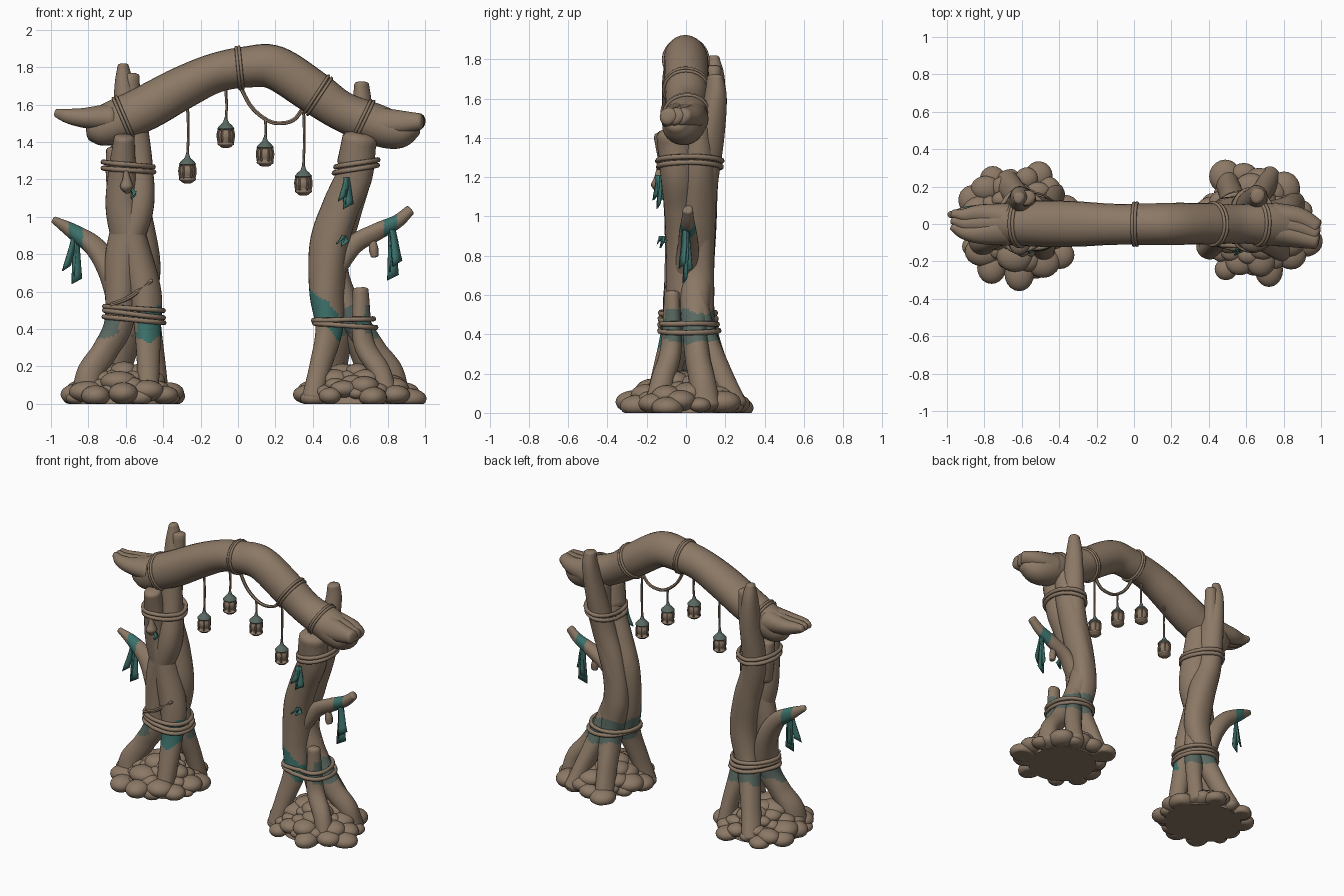
import bpy, bmesh, random
from math import sin, cos, pi, sqrt
from mathutils import Vector
from mathutils.bvhtree import BVHTree

random.seed(4)
if bpy.data.objects.get("Cube"):
    bpy.data.objects.remove(bpy.data.objects["Cube"])
TREES = {}

def material(name, colour):
    mat = bpy.data.materials.new(name)
    mat.use_nodes = True
    mat.diffuse_color = (*colour, 1)
    mat.node_tree.nodes["Principled BSDF"].inputs["Base Color"].default_value = (*colour, 1)
    return mat

BARK = material("warm_brown", (.262, .19, .132))
TEAL = material("teal_cloth", (.045, .165, .145))
SLATE = material("faded_teal", (.1, .14, .12))

def finish(name, bm):
    bmesh.ops.recalc_face_normals(bm, faces=bm.faces)
    TREES[name] = BVHTree.FromBMesh(bm)
    mesh = bpy.data.meshes.new(name)
    bm.to_mesh(mesh)
    bm.free()
    for mat in (BARK, TEAL, SLATE):
        mesh.materials.append(mat)
    obj = bpy.data.objects.new(name, mesh)
    bpy.context.collection.objects.link(obj)
    bpy.ops.object.select_all(action="DESELECT")
    bpy.context.view_layer.objects.active = obj
    obj.select_set(True)
    bpy.ops.object.shade_smooth_by_angle(angle=.9)
    return obj

def spline(points, closed, steps):
    """Catmull-Rom samples of (x, y, z, radius) points."""
    pts = [Vector(p) for p in points]
    spans = len(pts) if closed else len(pts) - 1
    pts = [pts[-1], *pts, *pts[:2]] if closed else [pts[0] * 2 - pts[1], *pts, pts[-1] * 2 - pts[-2]]
    out = []
    for i in range(spans):
        a, b, c, d = pts[i:i + 4]
        for t in (k / steps for k in range(steps)):
            out.append((b * 2 + (c - a) * t + (a * 2 - b * 5 + c * 4 - d) * t * t + (b * 3 - a - c * 3 + d) * t ** 3) / 2)
    return out if closed else out + [pts[-2]]

def sweep(name, points, sides=16, lump=.05, closed=False, steps=7, paint=None):
    """Tapered, slightly lumpy limb with rounded ends."""
    path = spline(points, closed, steps)
    if not closed:
        for end, inner in ((0, 1), (-1, -2)):
            way, r = (path[end].xyz - path[inner].xyz).normalized(), path[end].w
            extra = [Vector((*(path[end].xyz + way * r * f), r * s)) for f, s in ((.2, .85), (.32, .5))]
            path = extra[::-1] + path if end == 0 else path + extra
    bm, rings, normal, n = bmesh.new(), [], None, len(path)
    for i, p in enumerate(path):
        after, before = (path[(i + 1) % n], path[i - 1]) if closed else (path[min(i + 1, n - 1)], path[max(i - 1, 0)])
        tangent = (after.xyz - before.xyz).normalized()
        normal = normal or tangent.orthogonal()
        normal = (normal - tangent * normal.dot(tangent)).normalized()
        rings.append([])
        for a in (2 * pi * k / sides for k in range(sides)):
            r = p.w * (1 + lump * (sin(2 * a + i * .9 / steps) + .6 * sin(3 * a - i * 1.2 / steps)))
            co = p.xyz + (normal * cos(a) + tangent.cross(normal) * sin(a)) * r
            rings[-1].append(bm.verts.new((co.x, co.y, max(co.z, 0))))
    for a, b in zip(rings, rings[1:] + rings[:1] if closed else rings[1:]):
        for k in range(sides):
            bm.faces.new((a[k - 1], a[k], b[k], b[k - 1]))
    for ring in () if closed else (rings[0], rings[-1]):
        bm.faces.new(ring)
    for f in bm.faces if paint else ():
        f.material_index = paint(f.calc_center_median())
    finish(name, bm)

def rope(name, around, centre, u, v, thick=.014, turns=2, gap=(0, 0, .03)):
    """Loops pulled tight over the limbs whose names start with around."""
    for t in range(turns):
        c, count, reach = Vector(centre) + Vector(gap) * t, 22, []
        tilt = Vector(gap) * random.uniform(-.5, .5)
        angles = [2 * pi * k / count for k in range(count)]
        ways = [(Vector(u) * cos(a) + Vector(v) * sin(a)).normalized() for a in angles]
        for way in ways:
            hits = [tree.ray_cast(c + way * .25, -way, .25)[3] for key, tree in TREES.items() if key.startswith(around)]
            reach.append(.25 - min([h for h in hits if h] or [.15]))
        for _ in range(5):
            reach = [max(r, (reach[k - 1] + reach[(k + 1) % count]) / 2) for k, r in enumerate(reach)]
        pts = [(*(c + way * (r + thick * .3) + tilt * way.x), thick) for way, r in zip(ways, reach)]
        sweep(f"{name}_{t + 1}", pts, 7, 0, True, 3)

def ribbon(name, top, bottom, width):
    """Thin widening strip of cloth."""
    bm, rows, top, bottom, width = bmesh.new(), [], Vector(top), Vector(bottom), Vector(width)
    for t in (k / 5 for k in range(6)):
        c, w = top.lerp(bottom, t) + width.yxz * .1 * sin(t * 5), width * (.35 + .3 * t)
        rows.append((bm.verts.new(c - w), bm.verts.new(c + w + Vector((0, 0, .03 * t * t)))))
    for a, b in zip(rows, rows[1:]):
        bm.faces.new((*a, *b[::-1])).material_index = 1
    mod = finish(name, bm).modifiers.new("thickness", "SOLIDIFY")
    mod.thickness, mod.offset = .009, 0

def tassel(name, x, y, z, length, side, w):
    ribbon(name + "_long", (x, y, z), (x + .01, y, z - length), (w, w * .3, 0))
    ribbon(name + "_side", (x, y - .01, z), (x + side, y - .015, z - length * .75), (w * .8, w * .5, 0))
    ribbon(name + "_cross", (x, y, z), (x, y + .01, z - length * .85), (w * .2, w * .8, 0))

def lantern(name, x, z, hang):
    """Barrel lantern with a pitched cap, bars and cord."""
    body = ((.034, 0), (.044, .006), (.044, .016), (.034, .022), (.04, .045), (.04, .065), (.034, .082),
            (.043, .088), (.045, .094), (.03, .112), (.016, .125), (.009, .145))
    sweep(name, [(x, 0, z + h, r) for r, h in body], 14, 0, steps=3, paint=lambda p: 2 * int(p.z > z + .09))
    for k in range(6):
        bar = [(x + cos(k * pi / 3) * r, sin(k * pi / 3) * r, z + h, .006) for r, h in ((.038, .015), (.044, .055), (.038, .088))]
        sweep(f"{name}_bar_{k + 1}", bar, 5, 0, steps=3)
    sweep(name + "_cord", [(x, 0, z + .13, .008), (x + .004, 0, (z + hang) / 2 + .06, .007), (x, 0, hang, .009)], 6, 0)

def stones(name, cx, cy, wide, deep, count=48):
    """Heap of rounded boulders, cut flat at the ground."""
    bm = bmesh.new()
    for i in range(count + 1):
        reach, a, size = sqrt(i / count), i * 2.4, random.uniform(.045, .088) if i else .24
        shape = (size * random.uniform(.9, 1.2), size * random.uniform(.85, 1.1), size * .68 if i else .15)
        swell = reach * random.uniform(.92, 1.08)
        at = Vector((cx + wide * swell * cos(a), cy + deep * swell * sin(a), .025 + .16 * (1 - reach ** 1.5) if i else 0))
        for vert in bmesh.ops.create_icosphere(bm, subdivisions=3, radius=1)["verts"]:
            vert.co = Vector([c * s for c, s in zip(vert.co, shape)]) + at
            vert.co.z = max(vert.co.z, 0)
    finish(name, bm)

# Worn cloth tint on trunks and branches
def right_paint(p):
    z = p.z + .02 * sin(p.x * 30 + p.y * 22)
    if p.x > -.54 and p.y < -.03:
        return int(.35 < z < .51)
    return 2 if (p.y > .03 and .37 < z < .45) or (p.x < -.64 and .37 < z < .47) else 0

def left_paint(p):
    z = p.z + .015 * sin(p.x * 28 + p.y * 20)
    if p.y < -.03 and p.x < .58:
        return int(abs(z - .475 + (p.x - .46) * .75) < .07)
    if p.y < -.03 and p.x < .68:
        return int(p.x > .62 and .4 < z < .46)
    return 2 if .36 < z < .52 else 0

def branch_paint(p):
    return int(-.905 < p.x < -.83 or .78 < p.x < .85)

def limb(name, paint, *points):
    sweep(name, points, 28, steps=18, paint=paint)

# Crossbeam with broken ends
sweep("crossbeam", [(-.79, 0, 1.475, .075), (-.7, 0, 1.49, .11), (-.5, 0, 1.58, .122), (-.3, 0, 1.69, .118), (-.12, 0, 1.77, .108),
                    (.05, 0, 1.8, .11), (.2, 0, 1.795, .115), (.4, 0, 1.67, .113), (.55, 0, 1.57, .105), (.72, 0, 1.5, .112),
                    (.85, -.02, 1.46, .1), (.94, -.05, 1.485, .06)], 24, .025)
for s in (-1, 0, 1):
    sweep(f"right_prong_{s + 2}", [(-.68, .03 * s, 1.53, .08), (-.82, .05 * s, 1.53, .055), (-.91, .045 * s, 1.54, .038), (-.97, .02 + .035 * s, 1.555, .022)])
    sweep(f"left_prong_{s + 2}", [(.75, .04 * s, 1.5, .08), (.88, .05 * s - .02, 1.505, .06), (.975, .035 * s - .055, 1.51, .045)])

# Right leg: roots twisting into trunks
leg, tint = "right_leg_", right_paint
limb(leg + "outer_trunk", tint, (-.815, -.1, .03, .075), (-.79, -.08, .16, .075), (-.71, -.05, .29, .068), (-.635, -.03, .45, .075), (-.62, -.02, .78, .085), (-.55, -.01, 1.05, .1), (-.54, .01, 1.28, .085), (-.56, .02, 1.52, .075))
limb(leg + "inner_trunk", tint, (-.48, -.15, .03, .06), (-.48, -.11, .2, .062), (-.485, -.06, .4, .07), (-.5, -.03, .6, .085), (-.57, -.02, .85, .09), (-.62, -.03, 1.05, .085), (-.62, -.06, 1.25, .075), (-.61, -.105, 1.42, .058))
limb(leg + "back_trunk", tint, (-.68, .22, .03, .07), (-.63, .16, .2, .065), (-.56, .08, .45, .075), (-.51, .06, .7, .09), (-.54, .07, .95, .09), (-.6, .08, 1.2, .085), (-.6, .12, 1.5, .075), (-.61, .14, 1.7, .055), (-.615, .14, 1.81, .03))
limb(leg + "back_root", tint, (-.42, .16, .03, .055), (-.44, .12, .2, .055), (-.48, .06, .42, .065), (-.5, .03, .65, .06))
limb(leg + "branch", branch_paint, (-.62, .01, .48, .07), (-.67, .03, .68, .07), (-.76, .05, .83, .056), (-.88, .06, .92, .04), (-.985, .05, .985, .018))
sweep(leg + "back_stub", [(-.58, .1, 1.3, .05), (-.575, .13, 1.55, .05), (-.57, .14, 1.755, .042)])
sweep(leg + "side_stub", [(-.64, .03, 1.1, .06), (-.655, .02, 1.25, .055), (-.66, .01, 1.36, .045)])

# Left leg
leg, tint = "left_leg_", left_paint
limb(leg + "front_trunk", tint, (.4, -.13, .03, .06), (.44, -.09, .2, .06), (.485, -.04, .4, .072), (.475, -.015, .6, .09), (.49, -.005, .85, .1), (.55, -.015, 1.05, .098), (.62, -.03, 1.22, .1), (.65, -.05, 1.4, .092))
limb(leg + "outer_trunk", tint, (.855, .1, .03, .07), (.82, .08, .17, .065), (.73, .06, .28, .065), (.65, .05, .4, .068), (.56, .05, .55, .08), (.51, .06, .75, .08), (.57, .06, 1, .085), (.64, .06, 1.25, .085), (.66, .05, 1.45, .075))
limb(leg + "back_trunk", tint, (.5, .22, .03, .065), (.52, .16, .2, .065), (.54, .08, .42, .075), (.5, .07, .65, .08), (.53, .07, .9, .08), (.6, .08, 1.15, .08), (.64, .12, 1.4, .07), (.66, .15, 1.6, .055), (.66, .15, 1.71, .04))
limb(leg + "back_root", tint, (.73, .25, .03, .06), (.69, .18, .18, .06), (.62, .09, .4, .065), (.56, .05, .6, .06))
limb(leg + "front_stub", tint, (.8, -.15, .03, .06), (.76, -.12, .17, .057), (.67, -.075, .33, .055), (.655, -.07, .61, .04))
limb(leg + "branch", branch_paint, (.52, 0, .72, .06), (.62, .01, .85, .052), (.74, .01, .92, .045), (.85, .01, .975, .035), (.92, .01, 1.035, .027))
sweep(leg + "collar", [(.625, -.035, 1.28, .1), (.65, -.055, 1.42, .096)])

# Rope bindings on legs and beam
rope("right_lower_rope", "right_leg", (-.56, .01, .45), (1, 0, -.05), (0, 1, 0), turns=3)
rope("right_upper_rope", "right_leg", (-.59, .02, 1.25), (1, 0, 0), (0, 1, 0))
rope("left_lower_rope", "left_leg", (.56, .01, .42), (1, 0, -.05), (0, 1, 0))
rope("left_upper_rope", "left_leg", (.63, .02, 1.255), (1, 0, .1), (0, 1, 0))
for label, x, z, slope in (("middle", 0, 1.795, .1), ("right", -.62, 1.525, .45), ("left", .42, 1.655, -.7), ("left_end", .66, 1.52, -.45)):
    rope(label + "_beam_rope", "crossbeam", (x, 0, z), (0, 1, 0), (-slope, 0, 1), .009, 2, (.016, 0, .016 * slope))
sweep("right_diagonal_rope", [(-.68, -.1, .53, .01), (-.58, -.105, .57, .012), (-.46, -.1, .66, .01)], 6, 0)

# Lanterns and the slack cord
for i, (x, z, hang) in enumerate(((-.27, 1.19, 1.6), (-.065, 1.38, 1.68), (.145, 1.28, 1.53), (.35, 1.125, 1.6))):
    lantern(f"lantern_{i + 1}", x, z, hang)
sweep("slack_cord", [(x, 0, z, .011) for x, z in ((.01, 1.7), (.07, 1.59), (.15, 1.52), (.22, 1.5), (.3, 1.52), (.36, 1.6))], 6, 0)

# Cloth ties, hanging pods and stone heaps
tassel("right_branch_cloth", -.87, .05, .92, .28, -.045, .042)
tassel("left_branch_cloth", .82, 0, .96, .3, .035, .046)
tassel("left_trunk_cloth", .58, -.135, 1.21, .17, -.02, .042)
tassel("left_small_cloth", .565, -.12, .9, .06, -.02, .034)
tassel("right_small_cloth", -.565, -.135, 1.15, .06, .015, .02)
sweep("right_pod", [(-.6, -.14, 1.25, .01), (-.595, -.14, 1.2, .022), (-.595, -.14, 1.16, .036), (-.59, -.14, 1.13, .015)], 10)
sweep("left_pod", [(.72, 0, .88, .015), (.725, 0, .83, .025), (.73, 0, .79, .022)], 10)
stones("right_stones", -.615, 0, .285, .285)
stones("left_stones", .635, -.005, .275, .285)
